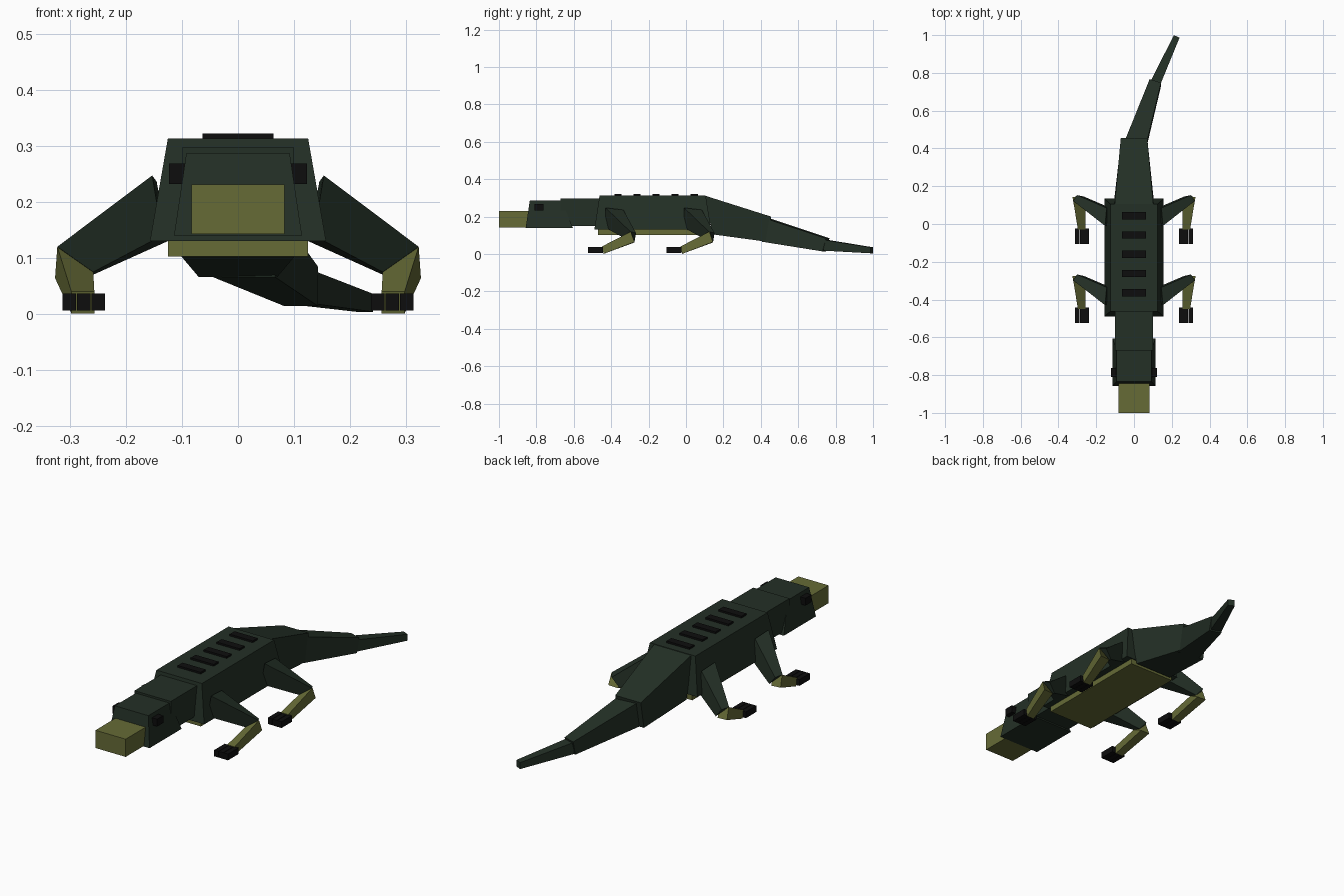
import bpy, bmesh

if "Cube" in bpy.data.objects:
    bpy.data.objects.remove(bpy.data.objects["Cube"])


def material(name, rgb):
    m = bpy.data.materials.new(name)
    m.diffuse_color = (*rgb, 1)
    m.use_nodes = True
    m.node_tree.nodes["Principled BSDF"].inputs["Base Color"].default_value = m.diffuse_color
    return m


GREEN = material("dark_green", (0.017, 0.029, 0.019))
OLIVE = material("olive", (0.132, 0.147, 0.037))
BLACK = material("black", (0.004, 0.004, 0.004))


def loft(name, start, end, mat):
    """Closed six-sided block between two four-cornered ends."""
    bm = bmesh.new()
    a = [bm.verts.new(p) for p in start]
    b = [bm.verts.new(p) for p in end]
    bm.faces.new(a)
    bm.faces.new(b)
    for i in range(4):
        j = (i + 1) % 4
        bm.faces.new((a[i], a[j], b[j], b[i]))
    bmesh.ops.recalc_face_normals(bm, faces=bm.faces)
    me = bpy.data.meshes.new(name)
    bm.to_mesh(me)
    bm.free()
    me.materials.append(mat)
    ob = bpy.data.objects.new(name, me)
    bpy.context.collection.objects.link(ob)
    return ob


def rect(x0, x1, y0, y1, z):
    return [(x0, y0, z), (x1, y0, z), (x1, y1, z), (x0, y1, z)]


def block(name, x, y, z, mat, top_x=None, top_y=None):
    """Box from ranges, optionally with a narrower top."""
    return loft(name, rect(*x, *y, z[0]), rect(*(top_x or x), *(top_y or y), z[1]), mat)


# Body, belly, neck, head and snout
block("body", (-.157, .157), (-.49, .135), (.13, .313), GREEN, (-.125, .125), (-.462, .105))
block("belly", (-.125, .125), (-.47, .13), (.103, .14), OLIVE)
block("neck", (-.1, .1), (-.67, -.45), (.15, .297), GREEN)
block("head", (-.114, .114), (-.857, -.605), (.14, .287), GREEN, (-.092, .092), (-.835, -.665))
block("snout", (-.083, .083), (-1, -.82), (.143, .231), OLIVE)

# Back ridges
for i in range(5):
    y = .044 - .102 * i
    block(f"back_ridge_{i + 1}", (-.063, .063), (y - .019, y + .019), (.305, .322), BLACK)


def end(left, right, low, high, lean=0):
    """Tail end: left and right (x, y) corners, bottom and top heights."""
    (xl, yl), (xr, yr) = left, right
    return [(xl, yl - lean, low), (xr, yr - lean, low), (xr, yr, high), (xl, yl, high)]


# Tail, bending to one side and dropping toward the tip
loft("tail_base", end((-.103, .098), (.103, .098), .105, .313, -.045),
     end((-.07, .455), (.07, .455), .066, .2, .025), GREEN)
loft("tail_middle", end((-.045, .45), (.066, .425), .066, .19, .02),
     end((.083, .767), (.143, .748), .014, .084, .018), GREEN)
loft("tail_tip", end((.088, .755), (.138, .735), .018, .076),
     end((.211, 1.0), (.241, .986), .004, .036), GREEN)

# Legs, feet and eyes on both sides
for side, s in (("right", 1), ("left", -1)):
    for pos, dy in (("front", 0), ("rear", .42)):
        def place(points):
            return [(s * x, y + dy, z) for x, y, z in points]

        loft(f"{pos}_{side}_upper_leg",
             place([(.153, -.43, .247), (.145, -.335, .236), (.125, -.335, .13), (.135, -.43, .14)]),
             place([(.322, -.298, .12), (.302, -.267, .112), (.265, -.275, .067), (.258, -.312, .075)]),
             GREEN)
        loft(f"{pos}_{side}_lower_leg",
             place([(.322, -.295, .12), (.326, -.276, .064), (.275, -.275, .062), (.258, -.31, .075)]),
             place([(.297, -.45, .04), (.297, -.44, .001), (.256, -.44, .001), (.256, -.45, .04)]),
             OLIVE)
        for i in range(3):
            x = .249 + .026 * i
            y0 = -.525 + dy
            block(f"{pos}_{side}_toe_{i + 1}", sorted((s * (x - .012), s * (x + .012))),
                  (y0, y0 + .082), (.006, .037), BLACK)
    block(f"{side}_eye", sorted((s * .09, s * .123)), (-.81, -.762), (.232, .268), BLACK)
